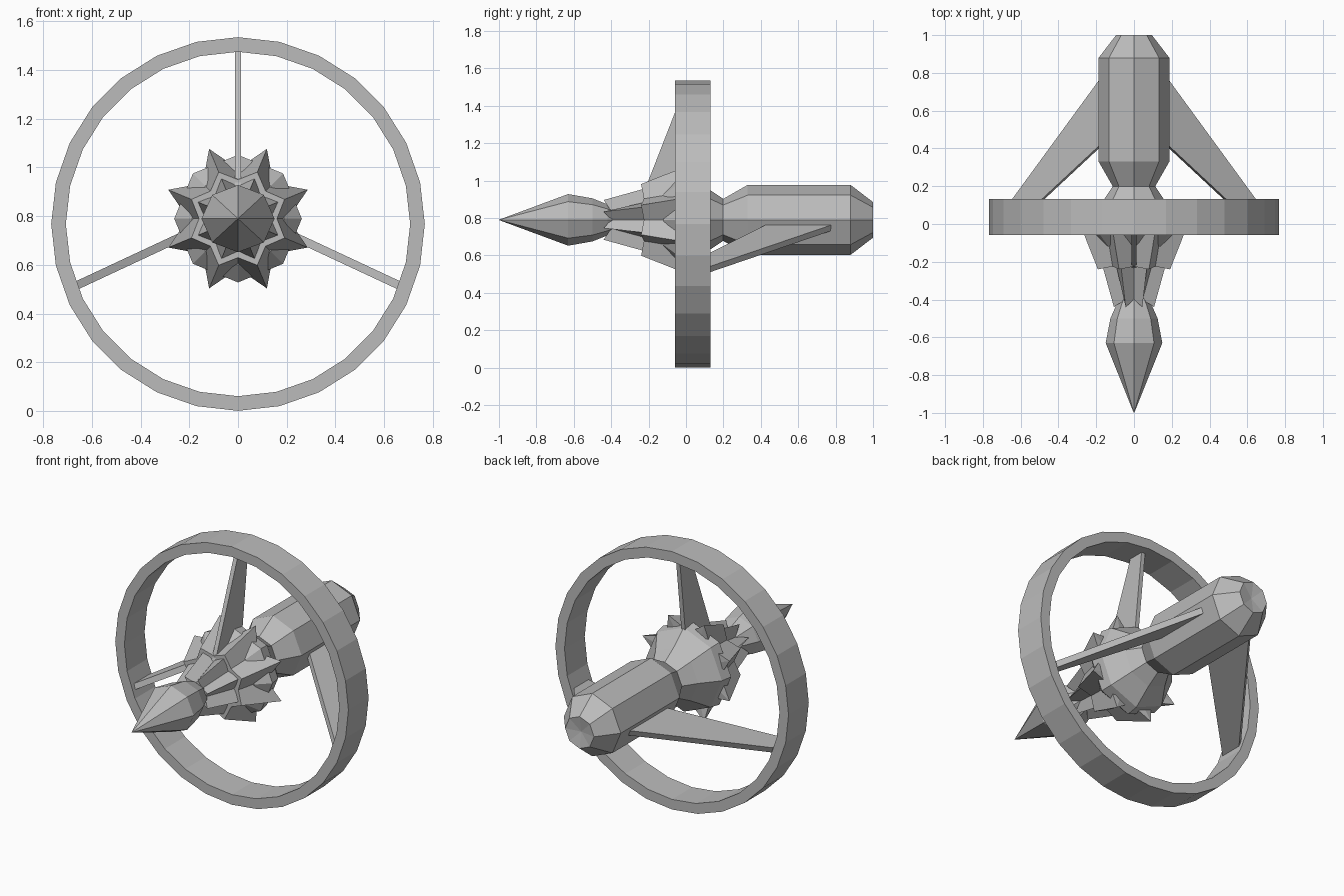
import bpy, bmesh, math
from mathutils import Vector

if "Cube" in bpy.data.objects:
    bpy.data.objects.remove(bpy.data.objects["Cube"])

AXIS_Z = 0.79
grey = bpy.data.materials.new("hull_grey")
grey.diffuse_color = (0.5, 0.5, 0.5, 1)
grey.use_nodes = True
grey.node_tree.nodes["Principled BSDF"].inputs["Base Color"].default_value = grey.diffuse_color


def finish(bm, name):
    bmesh.ops.recalc_face_normals(bm, faces=bm.faces)
    me = bpy.data.meshes.new(name)
    bm.to_mesh(me)
    bm.free()
    me.materials.append(grey)
    ob = bpy.data.objects.new(name, me)
    bpy.context.collection.objects.link(ob)
    return ob


def loft(name, rings, z=AXIS_Z, closed=False, zscale=1.0):
    """Skin rings of points along y. Each ring: list of (angle, radius, y)."""
    bm = bmesh.new()
    loops = [[bm.verts.new((r * math.cos(a), y, z + zscale * r * math.sin(a)))
              for a, r, y in ring] for ring in rings]
    pairs = list(zip(loops, loops[1:]))
    if closed:
        pairs.append((loops[-1], loops[0]))
    n = len(loops[0])
    for p, q in pairs:
        for i in range(n):
            j = (i + 1) % n
            bm.faces.new((p[i], p[j], q[j], q[i]))
    if not closed:
        bm.faces.new(loops[0])
        bm.faces.new(loops[-1])
    bmesh.ops.remove_doubles(bm, verts=bm.verts, dist=1e-5)
    return finish(bm, name)


def circle(y, r, n=8):
    return [(2 * math.pi * i / n, r, y) for i in range(n)]


def star(y_tip, r_tip, y_val, r_val):
    """Eight-pointed star, valleys on the axes."""
    return [(math.pi * i / 8, r_tip if i % 2 else r_val, y_tip if i % 2 else y_val)
            for i in range(16)]


def plate(name, pts, thick):
    """Flat blade from an outline, thickened both ways by a vector."""
    bm = bmesh.new()
    t = Vector(thick)
    a = [bm.verts.new(Vector(p) - t) for p in pts]
    b = [bm.verts.new(Vector(p) + t) for p in pts]
    bm.faces.new(a)
    bm.faces.new(b)
    for i in range(len(pts)):
        j = (i + 1) % len(pts)
        bm.faces.new((a[i], a[j], b[j], b[i]))
    return finish(bm, name)


# Large hoop around the middle
loft("hoop", [circle(-0.058, 0.767, 28), circle(0.132, 0.767, 28),
              circle(0.132, 0.707, 28), circle(-0.058, 0.707, 28)],
     z=0.768, closed=True)

# Pointed nose
loft("nose", [circle(y, r) for y, r in
              [(-1, 0.001), (-0.63, 0.15), (-0.5, 0.125), (-0.42, 0.09), (-0.36, 0.05)]],
     zscale=0.92)

# Two nested star-shaped petal collars
loft("inner_petals", [star(-0.44, 0.115, -0.40, 0.065), star(-0.23, 0.178, -0.215, 0.135),
                      star(-0.2, 0.178, -0.2, 0.135)])
loft("outer_petals", [star(-0.24, 0.207, -0.225, 0.16), star(0.0, 0.31, -0.03, 0.205),
                      star(-0.02, 0.2, -0.02, 0.18)])

# Round bulb behind the petals, narrowing to the neck
loft("bulb", [circle(y, r) for y, r in
              [(-0.12, 0.19), (-0.05, 0.262), (0.02, 0.25), (0.12, 0.165), (0.21, 0.105)]])

# Rear engine barrel with a dished end
loft("engine_barrel", [circle(y, r) for y, r in
                       [(0.195, 0.11), (0.33, 0.187), (0.88, 0.187), (1.0, 0.095), (0.985, 0.002)]])

# Upper strut leans forward, the two lower struts lean back
plate("top_strut", [(0, -0.24, 0.9), (0, -0.01, 1.49), (0, 0.08, 1.49), (0, 0.01, 0.9)],
      (0.0125, 0, 0))
for side, label in ((1, "right"), (-1, "left")):
    outline = [(0.15, 0.80), (0.15, 0.44), (0.665, -0.04), (0.665, 0.095)]
    plate(label + "_strut",
          [(side * x, y, 0.825 - 0.467 * x) for x, y in outline],
          (side * 0.0072, 0, 0.0155))
